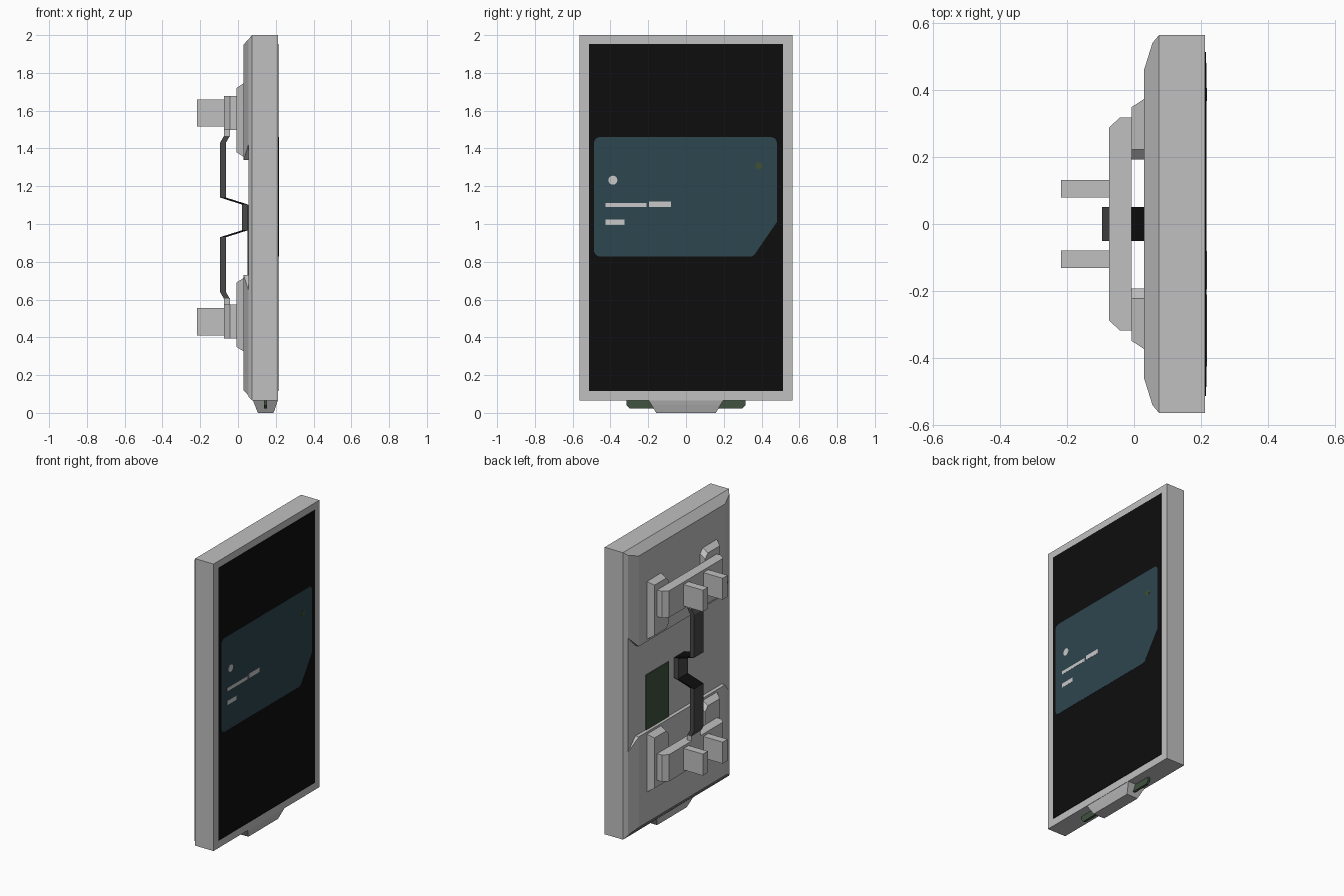
import bpy, bmesh, math

if "Cube" in bpy.data.objects:
    bpy.data.objects.remove(bpy.data.objects["Cube"])

def material(name, r, g, b):
    m = bpy.data.materials.new(name)
    m.diffuse_color = (r, g, b, 1)
    m.use_nodes = True
    m.node_tree.nodes["Principled BSDF"].inputs["Base Color"].default_value = m.diffuse_color
    return m

GREY = material("light grey shell", .53, .53, .53)
BLACK = material("screen black", .004, .004, .004)
DARK = material("dark grey strap", .065, .065, .065)
BLUE = material("slate blue", .027, .061, .08)
GREEN = material("circuit green", .05, .085, .05)
OLIVE = material("olive dot", .05, .08, .032)
WHITE = material("pale marks", .58, .58, .58)

MID = 1.035                      # height about which the back is mirrored
def flip(z):
    return 2 * MID - z

def finish(name, bm, *mats):
    bmesh.ops.recalc_face_normals(bm, faces=bm.faces[:])
    me = bpy.data.meshes.new(name)
    bm.to_mesh(me)
    bm.free()
    for m in mats:
        me.materials.append(m)
    ob = bpy.data.objects.new(name, me)
    bpy.context.collection.objects.link(ob)
    return ob

def hull(name, pts, mat):
    """Convex solid around the points, flat regions merged."""
    bm = bmesh.new()
    for p in pts:
        bm.verts.new(p)
    res = bmesh.ops.convex_hull(bm, input=bm.verts[:])
    junk = [v for v in bm.verts if not v.link_faces]
    bmesh.ops.delete(bm, geom=junk, context='VERTS')
    bmesh.ops.dissolve_limit(bm, angle_limit=.01, verts=bm.verts[:], edges=bm.edges[:])
    return finish(name, bm, mat)

def rect(x, y0, y1, z0, z1):
    return [(x, y, z) for y in (y0, y1) for z in (z0, z1)]

def box(name, x0, x1, y0, y1, z0, z1, mat):
    return hull(name, rect(x0, y0, y1, z0, z1) + rect(x1, y0, y1, z0, z1), mat)

def plate(name, outline, x0, x1, mat):
    """Thin plate from a (y, z) outline."""
    return hull(name, [(x, y, z) for x in (x0, x1) for y, z in outline], mat)

def disc(cy, cz, r, n=16, a0=0, a1=2 * math.pi):
    return [(cy + r * math.cos(a0 + (a1 - a0) * i / n),
             cz + r * math.sin(a0 + (a1 - a0) * i / n)) for i in range(n + 1)]

# Display housing with chamfered back
hull("housing", rect(.212, -.564, .564, .065, 2) + rect(.075, -.564, .564, .065, 2)
     + rect(.055, -.54, .54, .087, 1.978), GREY)

# Screen and the painted card on it
box("screen", .211, .215, -.513, .513, .115, 1.953, BLACK)
card = (disc(-.455, 1.428, .032, 5, math.pi / 2, math.pi)
        + disc(-.455, .86, .032, 5, math.pi, 1.5 * math.pi)
        + disc(.449, 1.428, .032, 5, 0, math.pi / 2)
        + disc(.34, .858, .03, 4, 1.5 * math.pi, 1.8 * math.pi) + [(.481, 1.01)])
plate("screen_card", card, .2145, .2165, BLUE)
plate("card_round_mark", disc(-.387, 1.232, .024), .216, .2175, WHITE)
plate("card_dot", disc(.386, 1.308, .019), .216, .2175, OLIVE)
for i, (y0, y1, z, h) in enumerate([(-.425, -.21, 1.10, .011), (-.195, -.08, 1.105, .015),
                                    (-.425, -.325, 1.01, .014)]):
    box(f"card_bar_{i + 1}", .216, .2175, y0, y1, z - h, z + h, WHITE)

# Bottom lug and the green boards poking out either side
hull("bottom_lug", [(x, y, .065) for x in (.08, .21) for y in (-.197, .197)]
     + [(x, y, .042) for x in (.09, .203) for y in (-.178, .178)]
     + [(x, y, 0) for x in (.105, .188) for y in (-.158, .158)], GREY)
for s, side in ((1, "right"), (-1, "left")):
    plate(f"bottom_board_{side}", [(s * .15, .07), (s * .315, .07), (s * .315, .04),
                                   (s * .298, .023), (s * .15, .023)], .137, .153, GREEN)

# Green cover on the recessed back
box("back_cover", .049, .056, .11, .355, .72, 1.10, GREEN)

# Back pads, mounting brackets and pegs, mirrored top to bottom
for level, f in (("upper", lambda z: z), ("lower", flip)):
    def solid(name, pts, mat=GREY):
        return hull(f"{level}_{name}", [(x, y, f(z)) for x, y, z in pts], mat)

    def block(name, x0, x1, y0, y1, z0, z1):
        solid(name, rect(x0, y0, y1, z0, z1) + rect(x1, y0, y1, z0, z1))

    pad = rect(.03, -.46, .46, 1.34, 1.95) + rect(.055, -.54, .54, 1.42, 1.978)
    solid("back_pad", pad + [(.055, -.46, 1.34), (.055, .46, 1.34)])

    for s, side in ((1, "right"), (-1, "left")):
        pts = []
        for x, yo, z0, z1 in ((-.008, .348, 1.38, 1.72), (.03, .373, 1.355, 1.745)):
            pts += [(x, s * yo, z0), (x, s * yo, z1), (x, s * .222, z0), (x, s * .222, z1),
                    (x, s * .193, z0 + .03), (x, s * .193, z1 - .03)]
        solid(f"bracket_foot_{side}", pts)
        block(f"peg_{side}", -.218, -.07, *sorted((s * .079, s * .132)), 1.515, 1.66)

    solid("crossbar", rect(-.008, -.318, .318, 1.497, 1.677) + rect(-.042, -.318, .318, 1.497, 1.677)
          + rect(-.075, -.287, .287, 1.497, 1.677))
    block("strap_tab", -.075, -.042, -.05, .05, 1.463, 1.5)

# Bent strap joining both brackets: slanted steps are black
half = [(-.075, 1.465), (-.095, 1.43), (-.095, 1.14), (.022, 1.103)]
path = half + [(x, flip(z)) for x, z in reversed(half)]
bm = bmesh.new()
rings = [[bm.verts.new(p) for p in ((x, -.051, z), (x, .051, z), (x + .031, .051, z), (x + .031, -.051, z))]
         for x, z in path]
for i, (a, b) in enumerate(zip(rings, rings[1:])):
    for k in range(4):
        face = bm.faces.new((a[k], a[(k + 1) % 4], b[(k + 1) % 4], b[k]))
        face.material_index = int(i in (2, 4))
for r in (rings[0], rings[-1]):
    bm.faces.new(r)
finish("strap", bm, DARK, BLACK)
